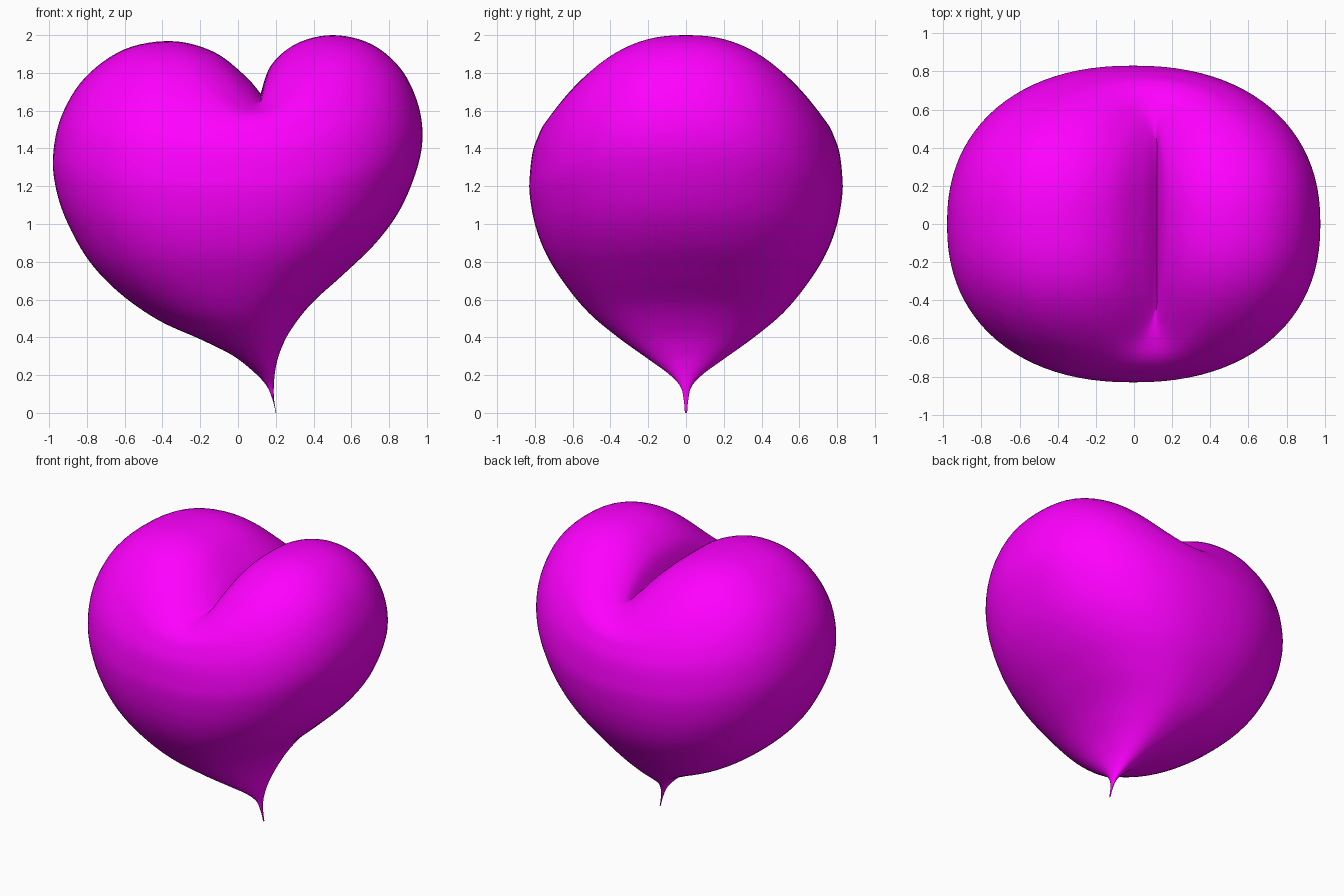
import bpy, bmesh, math

if "Cube" in bpy.data.objects:
    bpy.data.objects.remove(bpy.data.objects["Cube"])

# Ring stations from tip to cleft: right x,z / left x,z / half depth y and its z
STATIONS = [
    (.203, .00, .200, .00, .006, .00),
    (.191, .07, .183, .07, .012, .07),
    (.190, .15, .150, .145, .030, .14),
    (.200, .24, .080, .22, .090, .205),
    (.225, .33, -.03, .305, .20, .285),
    (.28, .44, -.20, .39, .36, .40),
    (.39, .58, -.42, .49, .515, .53),
    (.56, .735, -.625, .633, .64, .68),
    (.73, .90, -.785, .80, .74, .84),
    (.86, 1.08, -.90, 1.00, .80, 1.00),
    (.95, 1.30, -.962, 1.18, .828, 1.16),
    (.977, 1.48, -.979, 1.36, .826, 1.27),
    (.945, 1.66, -.935, 1.57, .812, 1.38),
    (.855, 1.83, -.81, 1.775, .785, 1.46),
    (.70, 1.955, -.60, 1.925, .75, 1.53),
    (.50, 2.00, -.35, 1.968, .69, 1.585),
    (.31, 1.955, -.13, 1.912, .60, 1.62),
    (.175, 1.84, .034, 1.788, .51, 1.64),
    (.12, 1.69, .12, 1.69, .42, 1.65),
]
STEPS, SIDES = 6, 96
FULLNESS = 2 / 2.25  # rings slightly fuller than an ellipse


def spline(points, steps):
    """Smooth curve through all stations."""
    out = []
    for i in range(len(points) - 1):
        p0, p1 = points[max(i - 1, 0)], points[i]
        p2, p3 = points[i + 1], points[min(i + 2, len(points) - 1)]
        for k in range(steps):
            t = k / steps
            out.append([0.5 * (2 * b + (c - a) * t + (2 * a - 5 * b + 4 * c - d) * t * t
                               + (3 * b - a - 3 * c + d) * t ** 3)
                        for a, b, c, d in zip(p0, p1, p2, p3)])
    out.append(list(points[-1]))
    return out


def fuller(v):
    return math.copysign(abs(v) ** FULLNESS, v)


def ring_point(station, angle):
    """Point on a ring that rises over the two lobes and dips at the crease."""
    xr, zr, xl, zl, depth, zf = station
    c, s = fuller(math.cos(angle)), fuller(math.sin(angle))
    side_z, power = (zr, 2.4) if c > 0 else (zl, 2.7)
    rise = 1 - abs(s) ** power
    return ((xr + xl) / 2 + (xr - xl) / 2 * c, depth * s, zf + (side_z - zf) * rise)


# Heart body: skin between the rings; the last ring closes into the crease
bm = bmesh.new()
rings = [[bm.verts.new(ring_point(st, 2 * math.pi * j / SIDES)) for j in range(SIDES)]
         for st in spline(STATIONS, STEPS)]
for a, b in zip(rings, rings[1:]):
    for j in range(SIDES):
        k = (j + 1) % SIDES
        bm.faces.new((a[j], a[k], b[k], b[j]))
bmesh.ops.remove_doubles(bm, verts=bm.verts, dist=0.0002)
bmesh.ops.recalc_face_normals(bm, faces=bm.faces)
mesh = bpy.data.meshes.new("heart")
bm.to_mesh(mesh)
bm.free()
heart = bpy.data.objects.new("heart", mesh)
bpy.context.collection.objects.link(heart)

# Magenta colour
mat = bpy.data.materials.new("magenta")
mat.diffuse_color = (1.0, 0.0, 1.0, 1)
mat.use_nodes = True
mat.node_tree.nodes["Principled BSDF"].inputs["Base Color"].default_value = mat.diffuse_color
mesh.materials.append(mat)

# Smooth surface with a sharp crease
bpy.context.view_layer.objects.active = heart
heart.select_set(True)
bpy.ops.object.shade_smooth_by_angle(angle=math.radians(50))
